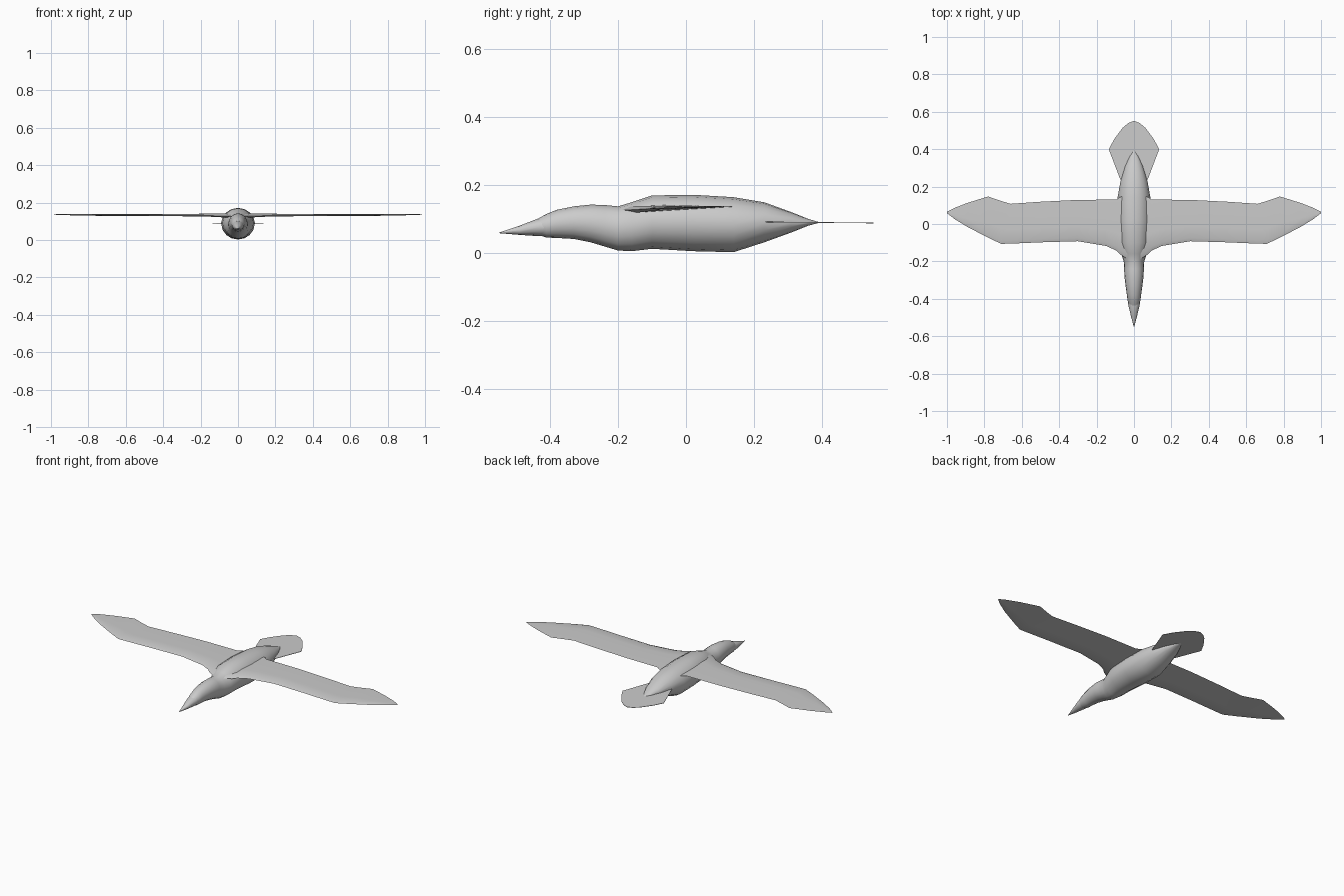
import bpy, bmesh, math

cube = bpy.data.objects.get("Cube")
if cube:
    bpy.data.objects.remove(cube, do_unlink=True)

GREY = (0.6, 0.6, 0.6, 1.0)
mat = bpy.data.materials.new("plumage grey")
mat.use_nodes = True
mat.diffuse_color = GREY
mat.node_tree.nodes["Principled BSDF"].inputs["Base Color"].default_value = GREY


def finish(name, bm, angle=40):
    """Turn a bmesh into a smooth-shaded object with sharp edges kept."""
    bmesh.ops.remove_doubles(bm, verts=bm.verts, dist=1e-5)
    bmesh.ops.recalc_face_normals(bm, faces=bm.faces)
    mesh = bpy.data.meshes.new(name)
    bm.to_mesh(mesh)
    bm.free()
    obj = bpy.data.objects.new(name, mesh)
    bpy.context.collection.objects.link(obj)
    mesh.materials.append(mat)
    bpy.ops.object.select_all(action='DESELECT')
    obj.select_set(True)
    bpy.context.view_layer.objects.active = obj
    bpy.ops.object.shade_smooth_by_angle(angle=math.radians(angle))
    return obj


def loft(name, rings, angle=40):
    """Skin a list of closed rings and cap both ends."""
    bm = bmesh.new()
    rows = [[bm.verts.new(p) for p in ring] for ring in rings]
    n = len(rows[0])
    for a, b in zip(rows, rows[1:]):
        for i in range(n):
            j = (i + 1) % n
            bm.faces.new((a[i], a[j], b[j], b[i]))
    bm.faces.new(rows[0])
    bm.faces.new(rows[-1][::-1])
    return finish(name, bm, angle)


def oval(y, half_width, bottom, top, n=16):
    """Upright oval ring across the body at a given y."""
    mid, half = (bottom + top) / 2, (top - bottom) / 2
    return [(half_width * math.cos(math.tau * i / n), y,
             mid + half * math.sin(math.tau * i / n)) for i in range(n)]


# Body and head: y, half width, bottom, top
body = [
    (-0.435, 0.026, 0.054, 0.102), (-0.41, 0.034, 0.046, 0.116),
    (-0.38, 0.038, 0.045, 0.128), (-0.33, 0.045, 0.042, 0.138),
    (-0.28, 0.051, 0.032, 0.143), (-0.24, 0.053, 0.020, 0.142),
    (-0.20, 0.055, 0.008, 0.138), (-0.16, 0.068, 0.006, 0.150),
    (-0.10, 0.083, 0.013, 0.170), (0.02, 0.090, 0.006, 0.172),
    (0.14, 0.088, 0.003, 0.165), (0.23, 0.072, 0.032, 0.150),
    (0.31, 0.047, 0.061, 0.121), (0.36, 0.024, 0.081, 0.101),
    (0.39, 0.003, 0.089, 0.092),
]
loft("body", [oval(*s) for s in body], 60)

# Beak: pointed cone whose base overlaps the head
beak = [(-0.55, 0.001, 0.059, 0.061), (-0.49, 0.017, 0.054, 0.081),
        (-0.43, 0.031, 0.050, 0.104), (-0.40, 0.031, 0.050, 0.104)]
loft("beak", [oval(*s, n=12) for s in beak], 50)

# Wings: x, leading y, trailing y, middle z, thickness
wing = [
    (0.03, -0.19, 0.15, 0.131, 0.022), (0.075, -0.162, 0.145, 0.131, 0.021),
    (0.095, -0.142, 0.130, 0.132, 0.019), (0.15, -0.117, 0.130, 0.133, 0.016),
    (0.30, -0.092, 0.129, 0.134, 0.013), (0.50, -0.098, 0.119, 0.134, 0.011),
    (0.66, -0.105, 0.108, 0.134, 0.010), (0.71, -0.106, 0.123, 0.134, 0.010),
    (0.78, -0.073, 0.147, 0.135, 0.009), (0.89, -0.016, 0.113, 0.136, 0.007),
    (0.96, 0.027, 0.086, 0.137, 0.004), (1.0, 0.058, 0.066, 0.137, 0.001),
]
# Blade section: fraction of chord, fraction of thickness
section = [(0, -0.15), (0.08, 0.32), (0.35, 0.5), (1, 0.3),
           (0.35, -0.25), (0.08, -0.5)]
for name, side in (("left_wing", 1), ("right_wing", -1)):
    loft(name, [[(side * x, le + (te - le) * c, z + t * h) for c, h in section]
                for x, le, te, z, t in wing], 35)

# Tail: thin fan outline, mirrored and extruded
half = [(0.055, 0.20), (0.078, 0.25), (0.135, 0.40), (0.105, 0.455),
        (0.06, 0.515), (0.03, 0.54)]
outline = half + [(0, 0.552)] + [(-x, y) for x, y in reversed(half)]
loft("tail", [[(x, y, 0.0925 - 0.01 * (y - 0.2) + dz) for x, y in outline]
              for dz in (-0.001, 0.001)], 30)
